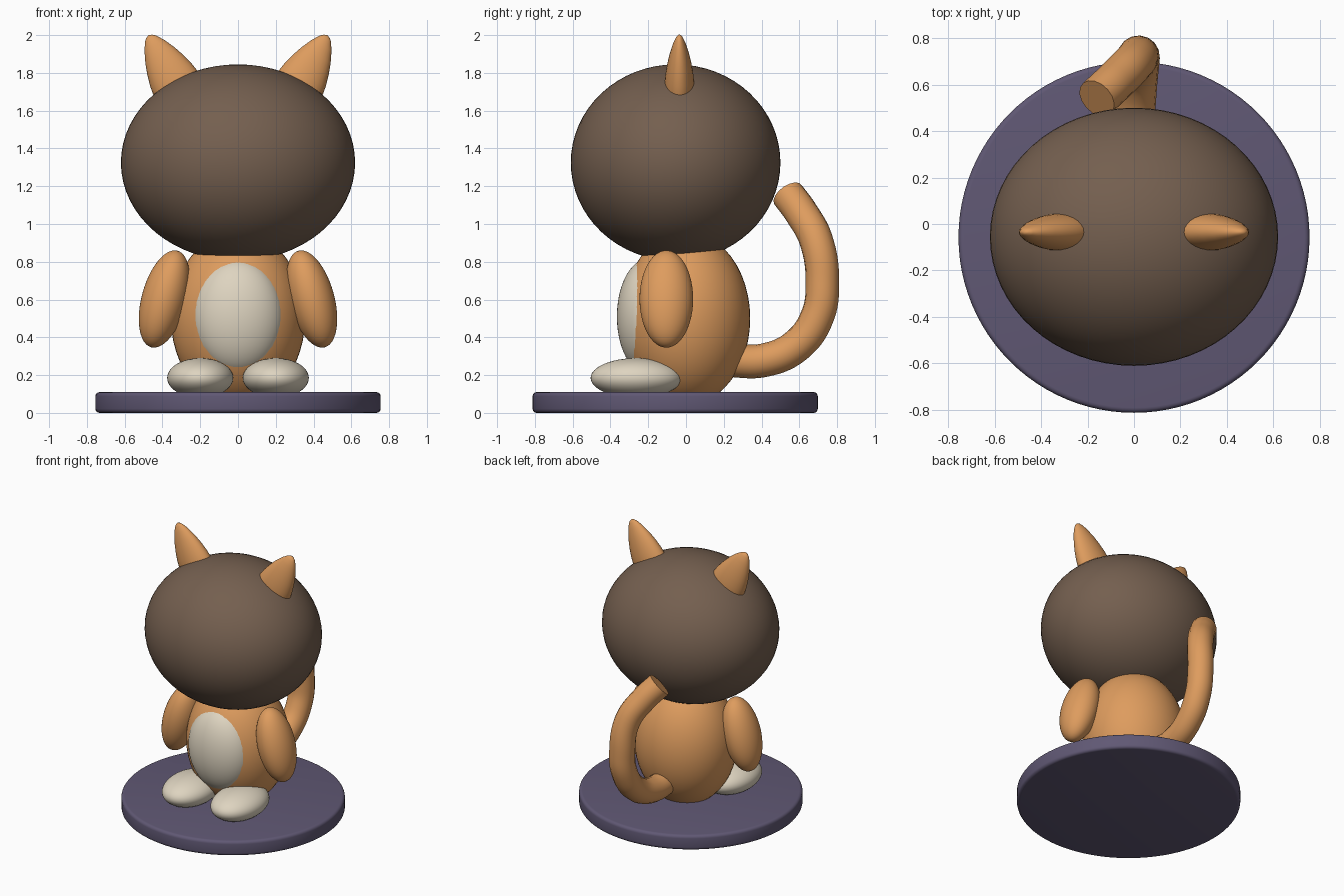
import bpy, bmesh, math
from mathutils import Matrix

if "Cube" in bpy.data.objects:
    bpy.data.objects.remove(bpy.data.objects["Cube"])


def material(name, rgb):
    """Flat colour from 0-255 sRGB values."""
    m = bpy.data.materials.new(name)
    m.diffuse_color = [((c / 255 + 0.055) / 1.055) ** 2.4 for c in rgb] + [1]
    m.use_nodes = True
    m.node_tree.nodes["Principled BSDF"].inputs["Base Color"].default_value = m.diffuse_color
    return m


BROWN = material("dark_brown", (116, 95, 79))
ORANGE = material("orange", (222, 156, 94))
CREAM = material("cream", (222, 212, 192))
PURPLE = material("dull_purple", (96, 88, 116))


def add_mesh(name, bm, mat, matrix, angle=40):
    """Turn a bmesh into a placed, smooth-shaded object."""
    bm.transform(matrix)
    bmesh.ops.recalc_face_normals(bm, faces=bm.faces)
    mesh = bpy.data.meshes.new(name)
    bm.to_mesh(mesh)
    bm.free()
    mesh.materials.append(mat)
    ob = bpy.data.objects.new(name, mesh)
    bpy.context.collection.objects.link(ob)
    bpy.ops.object.select_all(action="DESELECT")
    ob.select_set(True)
    bpy.context.view_layer.objects.active = ob
    bpy.ops.object.shade_smooth_by_angle(angle=math.radians(angle))
    return ob


def ellipsoid(name, mat, centre, radii, tilt=0, segments=48):
    bm = bmesh.new()
    bmesh.ops.create_uvsphere(bm, u_segments=segments, v_segments=segments // 2, radius=1)
    place = (Matrix.Translation(centre) @ Matrix.Rotation(tilt, 4, "Y")
             @ Matrix.Diagonal((*radii, 1)))
    return add_mesh(name, bm, mat, place)


def lathe(name, mat, profile, matrix, segments):
    """Spin (radius, height) points around z; zero radii close the ends."""
    bm = bmesh.new()
    verts = [bm.verts.new((r, 0, z)) for r, z in profile]
    edges = [bm.edges.new(pair) for pair in zip(verts, verts[1:])]
    bmesh.ops.spin(bm, geom=verts + edges, cent=(0, 0, 0), axis=(0, 0, 1),
                   angle=math.tau, steps=segments)
    bmesh.ops.remove_doubles(bm, verts=bm.verts, dist=1e-5)
    return add_mesh(name, bm, mat, matrix)


# Round stand with softened rims
rim, height, soft = 0.755, 0.11, 0.022
stand = [(0, 0)]
for cz, start in ((soft, -90), (height - soft, 0)):
    for i in range(5):
        a = math.radians(start + i * 22.5)
        stand.append((rim - soft + soft * math.cos(a), cz + soft * math.sin(a)))
stand.append((0, height))
lathe("stand", PURPLE, stand, Matrix.Translation((0, -0.057, 0)), 96)

# Head, body and belly patch
ellipsoid("head", BROWN, (0, -0.055, 1.325), (0.62, 0.555, 0.52), segments=64)
ellipsoid("body", ORANGE, (0, 0, 0.5), (0.355, 0.34, 0.46))
ellipsoid("belly", CREAM, (0, -0.2, 0.51), (0.243, 0.166, 0.306))

# Pointed ear outline: radius and height as fractions of the ear size
ear = [(0, -0.12), (1, -0.12), (1, 0), (0.93, 0.2), (0.81, 0.4), (0.65, 0.6),
       (0.44, 0.8), (0.25, 0.93), (0.13, 0.98), (0, 1)]

# Paired parts
for side, s in (("left", -1), ("right", 1)):
    ellipsoid(side + "_arm", ORANGE, (s * 0.39, -0.104, 0.603),
              (0.12, 0.142, 0.265), tilt=-s * 0.267)
    ellipsoid(side + "_foot", CREAM, (s * 0.2, -0.263, 0.185), (0.175, 0.242, 0.105))
    place = (Matrix.Translation((s * 0.325, -0.035, 1.735))
             @ Matrix.Rotation(s * 0.51, 4, "Y") @ Matrix.Diagonal((0.135, 0.08, 0.303, 1)))
    lathe(side + "_ear", ORANGE, ear, place, 28)

# Curled tail with flat tip
path = [(0, 0.2, 0.28), (0, 0.42, 0.28), (0.01, 0.59, 0.36), (0.02, 0.695, 0.51),
        (0.02, 0.722, 0.68), (-0.005, 0.69, 0.91), (-0.085, 0.61, 1.06), (-0.16, 0.54, 1.155)]
curve = bpy.data.curves.new("tail", "CURVE")
curve.dimensions = "3D"
curve.resolution_u = 8
curve.bevel_depth = 0.089
curve.bevel_resolution = 6
curve.use_fill_caps = True
spline = curve.splines.new("BEZIER")
spline.bezier_points.add(len(path) - 1)
for point, co in zip(spline.bezier_points, path):
    point.co = co
    point.handle_left_type = point.handle_right_type = "AUTO"
curve.materials.append(ORANGE)
tail = bpy.data.objects.new("tail", curve)
bpy.context.collection.objects.link(tail)
bpy.ops.object.select_all(action="DESELECT")
tail.select_set(True)
bpy.context.view_layer.objects.active = tail
bpy.ops.object.convert(target="MESH")
bpy.ops.object.shade_smooth_by_angle(angle=math.radians(40))
